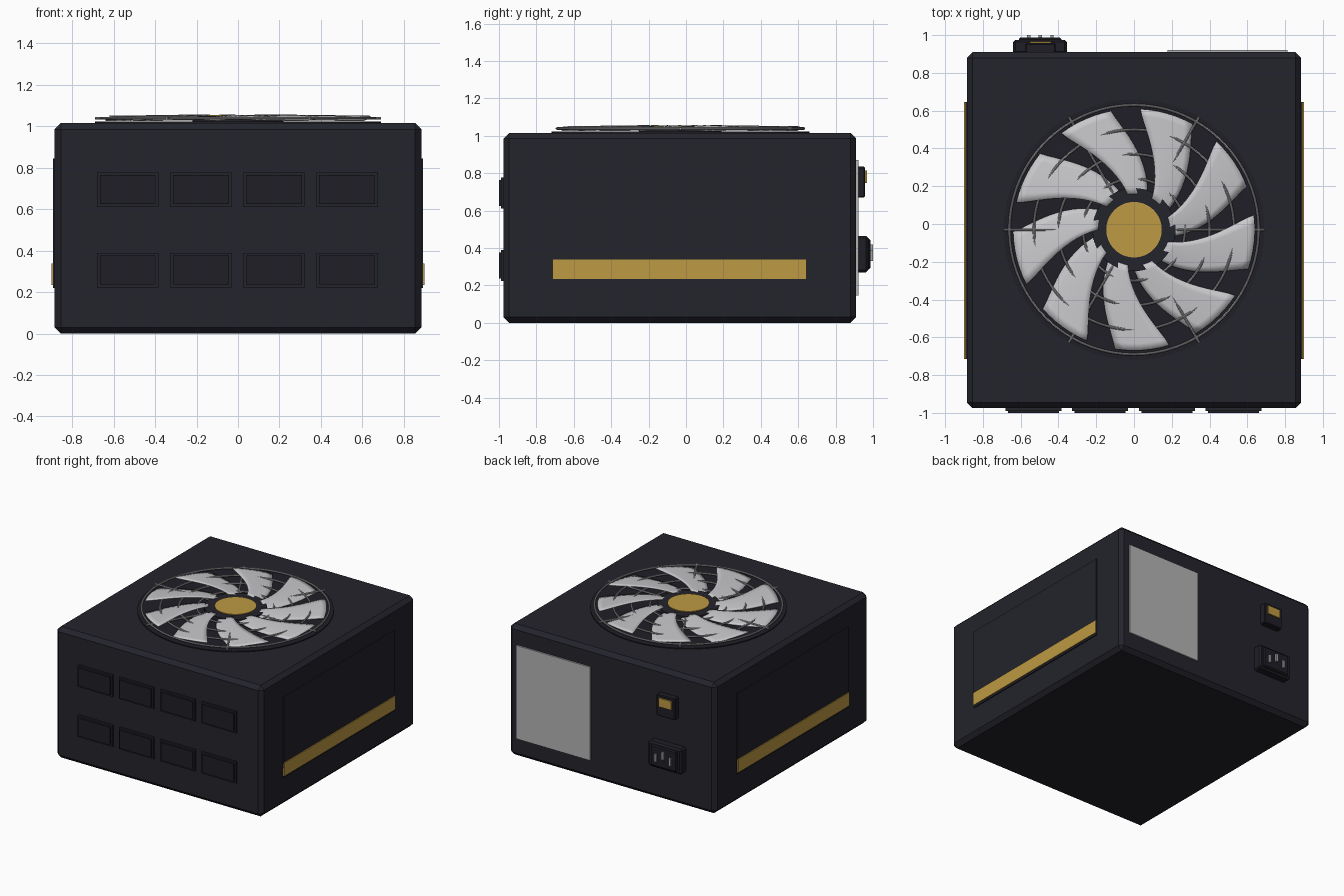
import bpy, bmesh, math
from mathutils import Vector

cube = bpy.data.objects.get("Cube")
if cube:
    bpy.data.objects.remove(cube, do_unlink=True)


def material(name, r, g, b, rough=0.6):
    m = bpy.data.materials.new(name)
    m.use_nodes = True
    m.diffuse_color = (r, g, b, 1)
    node = m.node_tree.nodes["Principled BSDF"]
    node.inputs["Base Color"].default_value = (r, g, b, 1)
    node.inputs["Roughness"].default_value = rough
    return m


CASE = material("charcoal", 0.017, 0.017, 0.025)
TRIM = material("dark_trim", 0.013, 0.013, 0.019)
GOLD = material("gold", 0.51, 0.32, 0.055)
SILVER = material("silver_blade", 0.58, 0.58, 0.6)
WIRE = material("grey_wire", 0.38, 0.38, 0.4)
PLATE = material("label_grey", 0.46, 0.46, 0.47)

FAN = Vector((0, -0.03, 0))


def finish(bm, name, mat, smooth=False):
    mesh = bpy.data.meshes.new(name)
    bm.to_mesh(mesh)
    bm.free()
    mesh.materials.append(mat)
    ob = bpy.data.objects.new(name, mesh)
    bpy.context.collection.objects.link(ob)
    if smooth:
        bpy.ops.object.select_all(action='DESELECT')
        ob.select_set(True)
        bpy.context.view_layer.objects.active = ob
        bpy.ops.object.shade_smooth_by_angle(angle=math.radians(40))
    return ob


def box(name, xs, ys, zs, mat, bevel=0):
    """Box given by its low and high limit on each axis."""
    lo, hi = zip(xs, ys, zs)
    bm = bmesh.new()
    bmesh.ops.create_cube(bm, size=1)
    for v in bm.verts:
        v.co = [hi[i] if v.co[i] > 0 else lo[i] for i in range(3)]
    if bevel:
        bmesh.ops.bevel(bm, geom=bm.edges[:], offset=bevel, segments=1,
                        affect='EDGES')
    return finish(bm, name, mat)


def disc(name, radius, z0, z1, mat):
    bm = bmesh.new()
    bmesh.ops.create_cone(bm, cap_ends=True, segments=64, radius1=radius,
                          radius2=radius, depth=z1 - z0)
    bmesh.ops.translate(bm, verts=bm.verts, vec=FAN + Vector((0, 0, (z0 + z1) / 2)))
    return finish(bm, name, mat, True)


def ring(name, radius, wire, z):
    bpy.ops.mesh.primitive_torus_add(
        major_radius=radius, minor_radius=wire, major_segments=72,
        minor_segments=8, location=FAN + Vector((0, 0, z)))
    ob = bpy.context.object
    ob.name = name
    ob.data.materials.append(WIRE)
    bpy.ops.object.shade_smooth_by_angle(angle=math.radians(40))


# Case with chamfered edges
box("case", (-0.885, 0.885), (-0.975, 0.91), (0, 1.015), CASE, 0.03)

# Side panels with gold stripe
for side, s in (("left", 1), ("right", -1)):
    box(side + "_panel", sorted((s * 0.87, s * 0.893)), (-0.715, 0.645),
        (0.22, 0.845), CASE)
    box(side + "_stripe", sorted((s * 0.88, s * 0.9)), (-0.715, 0.645),
        (0.235, 0.338), GOLD)

# Front output sockets, two rows of four
for row, z in enumerate((0.306, 0.694)):
    for col in range(4):
        x = -0.532 + col * 0.353
        tag = f"_{row + 1}_{col + 1}"
        box("output_socket" + tag, (x - 0.148, x + 0.148), (-0.99, -0.96),
            (z - 0.083, z + 0.083), CASE)
        box("output_face" + tag, (x - 0.135, x + 0.135), (-1, -0.98),
            (z - 0.07, z + 0.07), TRIM)

# Rear label plate
box("rear_plate", (0.178, 0.812), (0.9, 0.922), (0.147, 0.87), PLATE)

# Rear power switch
box("switch_housing", (-0.575, -0.415), (0.9, 0.957), (0.67, 0.835), TRIM, 0.006)
box("switch_rocker", (-0.55, -0.44), (0.94, 0.967), (0.748, 0.815), GOLD)

# Rear power inlet with three pins
box("inlet_flange", (-0.64, -0.355), (0.9, 0.975), (0.27, 0.465), TRIM, 0.012)
box("inlet_face", (-0.61, -0.385), (0.95, 0.987), (0.288, 0.45), TRIM, 0.008)
for i, lift in enumerate((0, 0.03, 0)):
    x = -0.558 + i * 0.062
    box(f"inlet_pin_{i + 1}", (x - 0.009, x + 0.009), (0.97, 1.0),
        (0.33 + lift, 0.39 + lift), WIRE)

# Fan opening and hub
disc("fan_opening", 0.69, 1.0, 1.022, TRIM)
disc("fan_hub", 0.22, 1.01, 1.05, CASE)
disc("hub_cap", 0.147, 1.04, 1.055, GOLD)

# Swept and tilted fan blades
ROWS, COLS, BLADES = 12, 6, 9
bm = bmesh.new()
for b in range(BLADES):
    tip = math.radians(74 + b * 360 / BLADES)
    grid = []
    for i in range(ROWS + 1):
        t = i / ROWS
        r = 0.19 + 0.45 * t
        centre = tip - math.radians(30) * (1 - t) ** 1.3
        half = math.radians(16 - 3 * t)
        line = []
        for j in range(COLS + 1):
            u = 2 * j / COLS - 1
            a = centre + u * half
            z = 1.046 - 0.006 * t + 0.011 * u + 0.004 * (1 - u * u)
            line.append(bm.verts.new(
                FAN + Vector((r * math.cos(a), r * math.sin(a), z))))
        grid.append(line)
    for i in range(ROWS):
        for j in range(COLS):
            bm.faces.new((grid[i][j], grid[i + 1][j],
                          grid[i + 1][j + 1], grid[i][j + 1]))
blades = finish(bm, "fan_blades", SILVER, True)
thick = blades.modifiers.new("thickness", 'SOLIDIFY')
thick.thickness = 0.004

# Wire guard: concentric rings and six spokes
for n in range(4):
    ring(f"guard_ring_{n + 1}", 0.27 + n * 0.13, 0.007, 1.039)
bm = bmesh.new()
for n in range(6):
    a = n * math.pi / 3
    made = bmesh.ops.create_cone(bm, cap_ends=True, segments=8, radius1=0.007,
                                 radius2=0.007, depth=0.49)["verts"]
    for v in made:
        x, y, d = v.co.y, v.co.x, v.co.z + 0.445
        v.co = FAN + Vector((d * math.cos(a) - y * math.sin(a),
                             d * math.sin(a) + y * math.cos(a), 1.039 + x))
bmesh.ops.recalc_face_normals(bm, faces=bm.faces)
finish(bm, "guard_spokes", WIRE, True)
